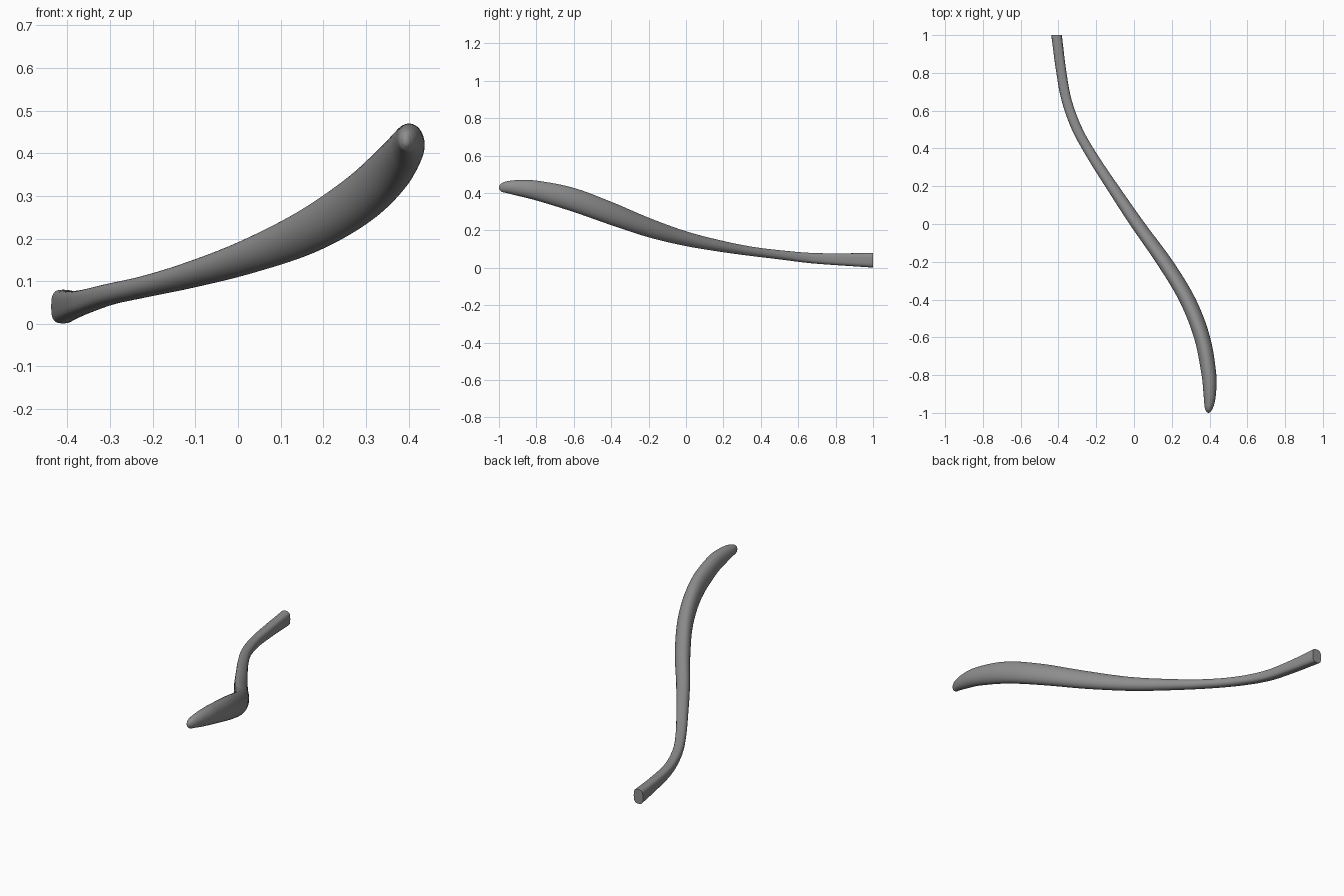
import bpy, bmesh, math

if "Cube" in bpy.data.objects:
    bpy.data.objects.remove(bpy.data.objects["Cube"])

# Stations along the length: y, centre x, half width, bottom z, top z, squareness exponent
STATIONS = [
    (1.00, -0.410, 0.028, 0.001, 0.080, 3.0),
    (0.82, -0.387, 0.027, 0.013, 0.077, 3.0),
    (0.66, -0.358, 0.027, 0.025, 0.080, 2.7),
    (0.50, -0.300, 0.029, 0.045, 0.094, 2.3),
    (0.35, -0.215, 0.032, 0.063, 0.113, 2.1),
    (0.20, -0.117, 0.036, 0.083, 0.143, 2.0),
    (0.00, 0.018, 0.042, 0.116, 0.195, 2.0),
    (-0.20, 0.161, 0.047, 0.163, 0.268, 2.0),
    (-0.40, 0.282, 0.046, 0.228, 0.353, 2.0),
    (-0.60, 0.360, 0.043, 0.298, 0.427, 2.0),
    (-0.80, 0.397, 0.039, 0.360, 0.466, 2.0),
    (-0.90, 0.401, 0.033, 0.385, 0.469, 2.0),
    (-0.96, 0.398, 0.025, 0.400, 0.462, 2.0),
    (-0.985, 0.395, 0.017, 0.406, 0.453, 2.0),
    (-0.997, 0.394, 0.008, 0.417, 0.441, 2.0),
]
SIDES, STEPS = 32, 5


def spline(a, b, c, d, t):
    """Hermite blend between stations b and c, respecting uneven spacing in y."""
    h = c[0] - b[0]
    out = [b[0] + h * t]
    for k in range(1, 6):
        m0 = (c[k] - a[k]) / (c[0] - a[0]) * h
        m1 = (d[k] - b[k]) / (d[0] - b[0]) * h
        out.append((2*t**3 - 3*t**2 + 1) * b[k] + (t**3 - 2*t**2 + t) * m0
                   + (3*t**2 - 2*t**3) * c[k] + (t**3 - t**2) * m1)
    return out


def power(v, e):
    return math.copysign(abs(v) ** (2 / e), v)


rows = []
n = len(STATIONS)
for i in range(n - 1):
    a, b = STATIONS[max(i - 1, 0)], STATIONS[i]
    c, d = STATIONS[i + 1], STATIONS[min(i + 2, n - 1)]
    rows += [spline(a, b, c, d, s / STEPS) for s in range(STEPS)]
rows.append(STATIONS[-1])

# Curved body: squared-off narrow end flowing into a rounded, fuller end
bm = bmesh.new()
rings = []
for y, x, w, lo, hi, e in rows:
    ring = []
    for j in range(SIDES):
        t = 2 * math.pi * j / SIDES
        ring.append(bm.verts.new((x + w * power(math.cos(t), e), y,
                                  (lo + hi) / 2 + (hi - lo) / 2 * power(math.sin(t), e))))
    rings.append(ring)
for r0, r1 in zip(rings, rings[1:]):
    for j in range(SIDES):
        k = (j + 1) % SIDES
        bm.faces.new((r0[j], r0[k], r1[k], r1[j]))

# Flat cut end and rounded tip
bm.faces.new(rings[0])
tip = bm.verts.new((0.394, -1.0, 0.429))
for j in range(SIDES):
    bm.faces.new((rings[-1][j], rings[-1][(j + 1) % SIDES], tip))
bmesh.ops.recalc_face_normals(bm, faces=bm.faces)

mesh = bpy.data.meshes.new("curved_handle")
bm.to_mesh(mesh)
bm.free()
handle = bpy.data.objects.new("curved_handle", mesh)
bpy.context.collection.objects.link(handle)
bpy.context.view_layer.objects.active = handle
handle.select_set(True)
bpy.ops.object.shade_smooth_by_angle(angle=math.radians(40))

# Dark grey finish
grey = bpy.data.materials.new("dark_grey")
grey.diffuse_color = (0.27, 0.27, 0.27, 1)
grey.use_nodes = True
grey.node_tree.nodes["Principled BSDF"].inputs["Base Color"].default_value = grey.diffuse_color
mesh.materials.append(grey)
